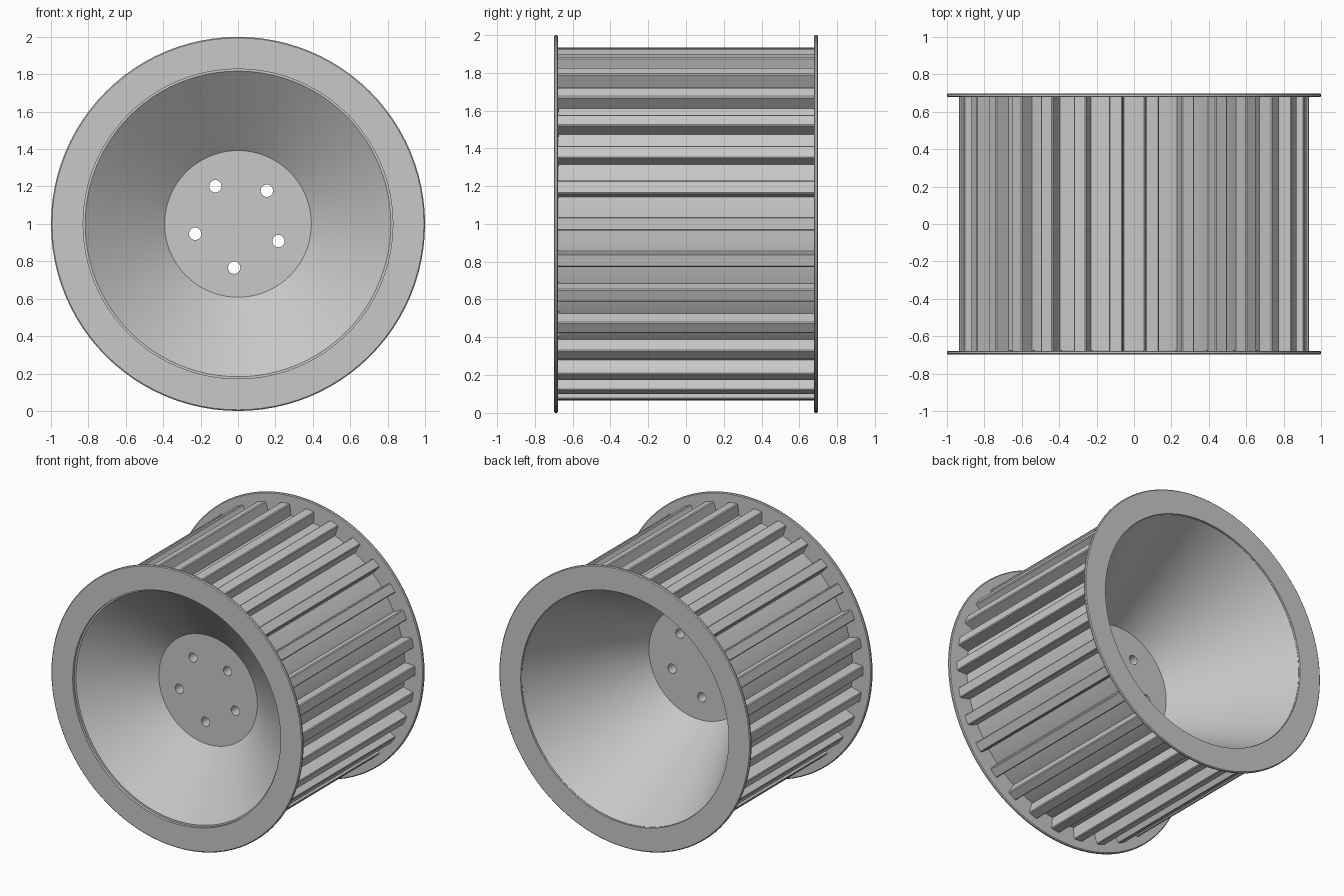
import bpy, bmesh
from math import cos, sin, pi, radians
from mathutils import Vector, Matrix

if "Cube" in bpy.data.objects:
    bpy.data.objects.remove(bpy.data.objects["Cube"], do_unlink=True)

SEG = 96
CENTRE = Matrix.Translation((0, 0, 1))

grey = bpy.data.materials.new("metal grey")
grey.use_nodes = True
COLOUR = (0.58, 0.58, 0.58, 1)
grey.diffuse_color = COLOUR
grey.node_tree.nodes["Principled BSDF"].inputs["Base Color"].default_value = COLOUR


def finish(bm, name, angle=25):
    bmesh.ops.recalc_face_normals(bm, faces=bm.faces)
    bm.transform(CENTRE)
    mesh = bpy.data.meshes.new(name)
    bm.to_mesh(mesh)
    bm.free()
    obj = bpy.data.objects.new(name, mesh)
    bpy.context.collection.objects.link(obj)
    mesh.materials.append(grey)
    shade(obj, angle)
    return obj


def shade(obj, angle=25):
    bpy.ops.object.select_all(action="DESELECT")
    obj.select_set(True)
    bpy.context.view_layer.objects.active = obj
    bpy.ops.object.shade_smooth_by_angle(angle=radians(angle))


def lathe(name, profile, closed):
    """Turn a (radius, y) profile about the y axis."""
    bm = bmesh.new()
    verts = [bm.verts.new((r, y, 0)) for r, y in profile]
    ends = verts[1:] + verts[:1] if closed else verts[1:]
    edges = [bm.edges.new(pair) for pair in zip(verts, ends)]
    bmesh.ops.spin(bm, geom=verts + edges, cent=(0, 0, 0), axis=(0, 1, 0),
                   angle=2 * pi, steps=SEG)
    bmesh.ops.remove_doubles(bm, verts=bm.verts, dist=0.0002)
    return finish(bm, name)


# Drum with a dished front, deep conical back and thick hub disc
drum = lathe("drum_and_hub", [
    (0, -0.34), (0.392, -0.34), (0.817, -0.675), (0.855, -0.675),
    (0.855, 0.685), (0.826, 0.685), (0.4, -0.15), (0, -0.15)], False)

# Five bolt holes through the hub
bm = bmesh.new()
for i in range(5):
    a = radians(49 + 72 * i)
    place = Matrix.Translation((0.235 * cos(a), -0.25, 0.235 * sin(a)))
    bmesh.ops.create_cone(bm, cap_ends=True, segments=24, radius1=0.033,
                          radius2=0.033, depth=0.6,
                          matrix=place @ Matrix.Rotation(pi / 2, 4, "X"))
cutter = finish(bm, "bolt_hole_cutter")
cutter.hide_render = True
cut = drum.modifiers.new("bolt holes", "BOOLEAN")
cut.operation = "DIFFERENCE"
cut.solver = "EXACT"
cut.object = cutter
bpy.context.view_layer.objects.active = drum
bpy.ops.object.modifier_apply(modifier=cut.name)
bpy.data.objects.remove(cutter, do_unlink=True)
shade(drum)

# Thin flanges with softened rims
for name, side in (("front_flange", -1), ("back_flange", 1)):
    lathe(name, [(r, side * y) for r, y in (
        (0.828, 0.698), (0.994, 0.698), (1.0, 0.693), (1.0, 0.683),
        (0.994, 0.678), (0.828, 0.678))], True)

# Thirty straight ribs around the drum
bm = bmesh.new()
bottom, top, half = 0.83, 0.9365, 0.036
for i in range(30):
    spin = Matrix.Rotation(2 * pi * i / 30, 4, "Y")
    section = [(bottom, -half), (top - 0.006, -half), (top, -half + 0.006),
               (top, half - 0.006), (top - 0.006, half), (bottom, half)]
    face = bm.faces.new([bm.verts.new(spin @ Vector((r, -0.68, w)))
                         for r, w in section])
    sweep = bmesh.ops.extrude_face_region(bm, geom=[face])["geom"]
    bmesh.ops.translate(bm, vec=(0, 1.36, 0),
                        verts=[v for v in sweep if isinstance(v, bmesh.types.BMVert)])
finish(bm, "ribs")
